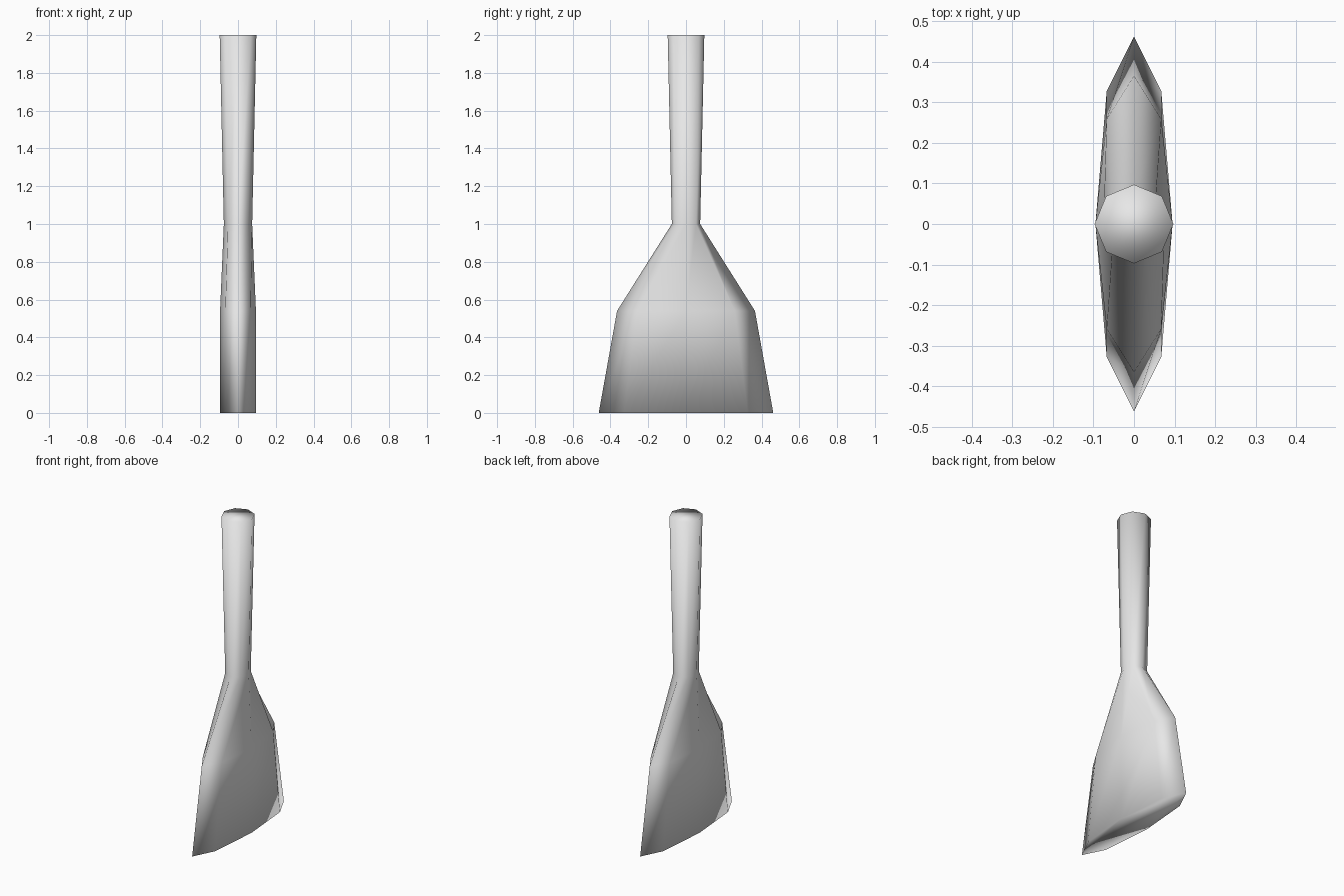
import bpy, bmesh
from math import cos, sin, pi

cube = bpy.data.objects.get("Cube")
if cube:
    bpy.data.objects.remove(cube, do_unlink=True)

# Single grey material
grey = bpy.data.materials.new("light grey")
grey.use_nodes = True
colour = (0.8, 0.8, 0.8, 1)
grey.diffuse_color = colour
grey.node_tree.nodes["Principled BSDF"].inputs["Base Color"].default_value = colour

SIDES = 8
# Height, half thickness in x, half width in y: blade edge, shoulder, neck, handle end
SECTIONS = [(0, 0.095, 0.462), (0.54, 0.095, 0.365), (1, 0.075, 0.075), (2, 0.097, 0.097)]

# Loft eight-sided sections from the blade edge to the handle end
bm = bmesh.new()
rings = []
for z, rx, ry in SECTIONS:
    angles = [2 * pi * i / SIDES for i in range(SIDES)]
    rings.append([bm.verts.new((rx * cos(a), ry * sin(a), z)) for a in angles])
for low, high in zip(rings, rings[1:]):
    for i in range(SIDES):
        j = (i + 1) % SIDES
        bm.faces.new((low[i], low[j], high[j], high[i]))

# Flat ends
bm.faces.new(rings[0][::-1])
bm.faces.new(rings[-1])
for face in bm.faces:
    face.smooth = True

mesh = bpy.data.meshes.new("blade_and_handle")
bm.to_mesh(mesh)
bm.free()
mesh.materials.append(grey)
bpy.context.collection.objects.link(bpy.data.objects.new("blade_and_handle", mesh))
